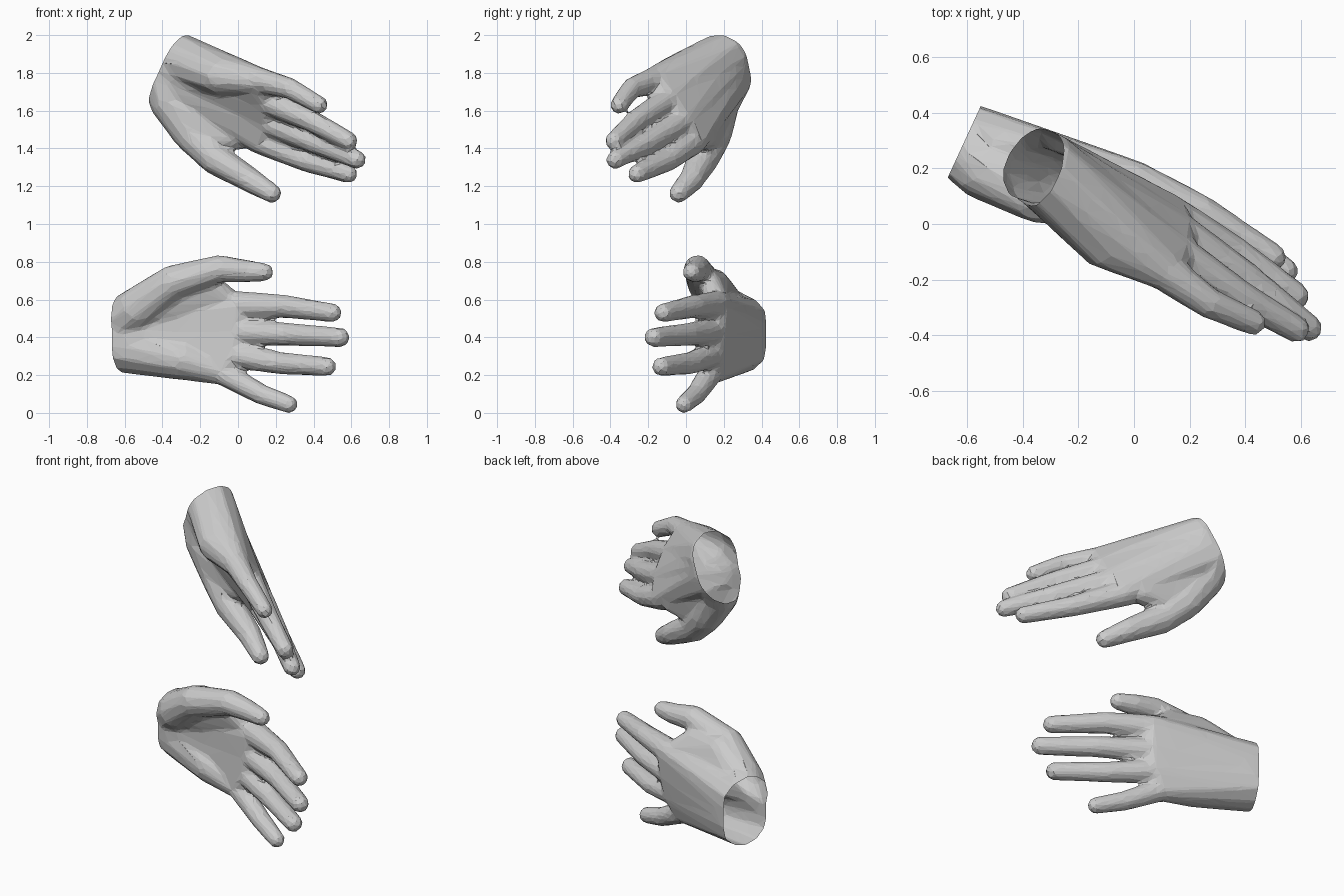
import bpy, bmesh
from mathutils import Vector, Matrix

if "Cube" in bpy.data.objects:
    bpy.data.objects.remove(bpy.data.objects["Cube"])

GROW = 0.006  # makes up for the shrinkage of the softening


def blob(bm, balls):
    """Add the convex hull of several balls (x, y, z, radius)."""
    part = bmesh.new()
    for x, y, z, r in balls:
        bmesh.ops.create_icosphere(part, subdivisions=2, radius=r + GROW,
                                   matrix=Matrix.Translation((x, y, z)))
    res = bmesh.ops.convex_hull(part, input=part.verts)
    junk = [g for g in set(res['geom_interior'] + res['geom_unused'])
            if isinstance(g, bmesh.types.BMVert)]
    bmesh.ops.delete(part, geom=junk, context='VERTS')
    me = bpy.data.meshes.new("hull")
    part.to_mesh(me)
    part.free()
    bm.from_mesh(me)
    bpy.data.meshes.remove(me)


def chain(bm, balls):
    for a, b in zip(balls, balls[1:]):
        blob(bm, [a, b])


def lerp(a, b, t):
    return tuple(p + (q - p) * t for p, q in zip(a, b))


def hand(name, wrist, fingers, thumb, heel, web, cut_point, cut_dir, faces=2200):
    """wrist: two balls (index side, little side); fingers: index to little."""
    bm = bmesh.new()
    # palm: one strip between each pair of neighbouring fingers
    roots = [lerp(wrist[0], wrist[1], i / 3) for i in range(4)]
    for i in range(3):
        blob(bm, [roots[i], roots[i + 1], fingers[i][0], fingers[i + 1][0]])
    blob(bm, [wrist[0], wrist[1]])
    # heel of the hand below the little finger
    blob(bm, [roots[3], heel, fingers[3][0]])
    # fingers and thumb
    for f in fingers:
        chain(bm, f)
    chain(bm, [wrist[0]] + thumb)
    # skin between thumb and palm
    blob(bm, web)
    me = bpy.data.meshes.new(name)
    bm.to_mesh(me)
    bm.free()
    ob = bpy.data.objects.new(name, me)
    bpy.context.collection.objects.link(ob)

    # fuse the parts into one skin, soften, then reduce to flat facets
    rm = ob.modifiers.new("fuse", 'REMESH')
    rm.mode = 'VOXEL'
    rm.voxel_size = 0.012
    sm = ob.modifiers.new("soften", 'SMOOTH')
    sm.factor = 0.5
    sm.iterations = 8
    dg = bpy.context.evaluated_depsgraph_get()
    count = len(ob.evaluated_get(dg).data.polygons) * 2
    dec = ob.modifiers.new("facets", 'DECIMATE')
    dec.ratio = min(1.0, faces / max(count, 1))
    dg = bpy.context.evaluated_depsgraph_get()
    final = bpy.data.meshes.new_from_object(ob.evaluated_get(dg))
    ob.modifiers.clear()

    # open wrist
    bm = bmesh.new()
    bm.from_mesh(final)
    bmesh.ops.bisect_plane(bm, geom=bm.verts[:] + bm.edges[:] + bm.faces[:],
                           plane_co=cut_point, plane_no=Vector(cut_dir).normalized(),
                           clear_inner=True)
    bm.to_mesh(final)
    bm.free()
    ob.data = final
    for p in final.polygons:
        p.use_smooth = False
    return ob


# lower hand, thumb up
hand("lower_hand",
     wrist=[(-.61, .30, .475, .138), (-.61, .30, .355, .138)],
     fingers=[
         [(.00, .155, .57, .070), (.24, .045, .565, .056), (.50, -.12, .53, .045)],
         [(-.01, .15, .43, .067), (.27, .01, .415, .055), (.54, -.17, .40, .047)],
         [(-.03, .14, .31, .065), (.21, .03, .265, .054), (.47, -.13, .245, .046)],
         [(-.09, .135, .215, .060), (.12, .055, .10, .050), (.27, -.01, .045, .042)]],
     thumb=[(-.53, .20, .55, .115), (-.35, .095, .69, .087), (-.10, .06, .763, .068),
            (.05, .05, .75, .054), (.14, .03, .745, .043)],
     heel=(-.30, .17, .285, .10),
     web=[(-.53, .21, .55, .11), (-.35, .15, .68, .078), (-.15, .13, .69, .05),
          (-.05, .16, .595, .058)],
     cut_point=(-.61, .30, .41), cut_dir=(.91, -.42, .0))

# upper hand, thumb down
hand("upper_hand",
     wrist=[(-.375, .22, 1.785, .134), (-.33, .20, 1.88, .134)],
     fingers=[
         [(.12, .04, 1.44, .068), (.36, -.10, 1.335, .054), (.585, -.26, 1.265, .044)],
         [(.15, -.02, 1.54, .066), (.41, -.20, 1.43, .054), (.63, -.375, 1.34, .044)],
         [(.15, -.10, 1.65, .066), (.38, -.26, 1.55, .054), (.585, -.38, 1.44, .044)],
         [(.11, -.17, 1.76, .066), (.27, -.285, 1.72, .051), (.43, -.355, 1.63, .042)]],
     thumb=[(-.36, .18, 1.64, .10), (-.25, .15, 1.475, .09), (-.12, .09, 1.345, .08),
            (.06, .03, 1.235, .062), (.18, -.04, 1.162, .046)],
     heel=(-.10, -.06, 1.785, .10),
     web=[(-.36, .18, 1.64, .10), (-.20, .13, 1.45, .07), (.02, .09, 1.46, .06)],
     cut_point=(-.355, .21, 1.83), cut_dir=(.81, -.34, -.47))
